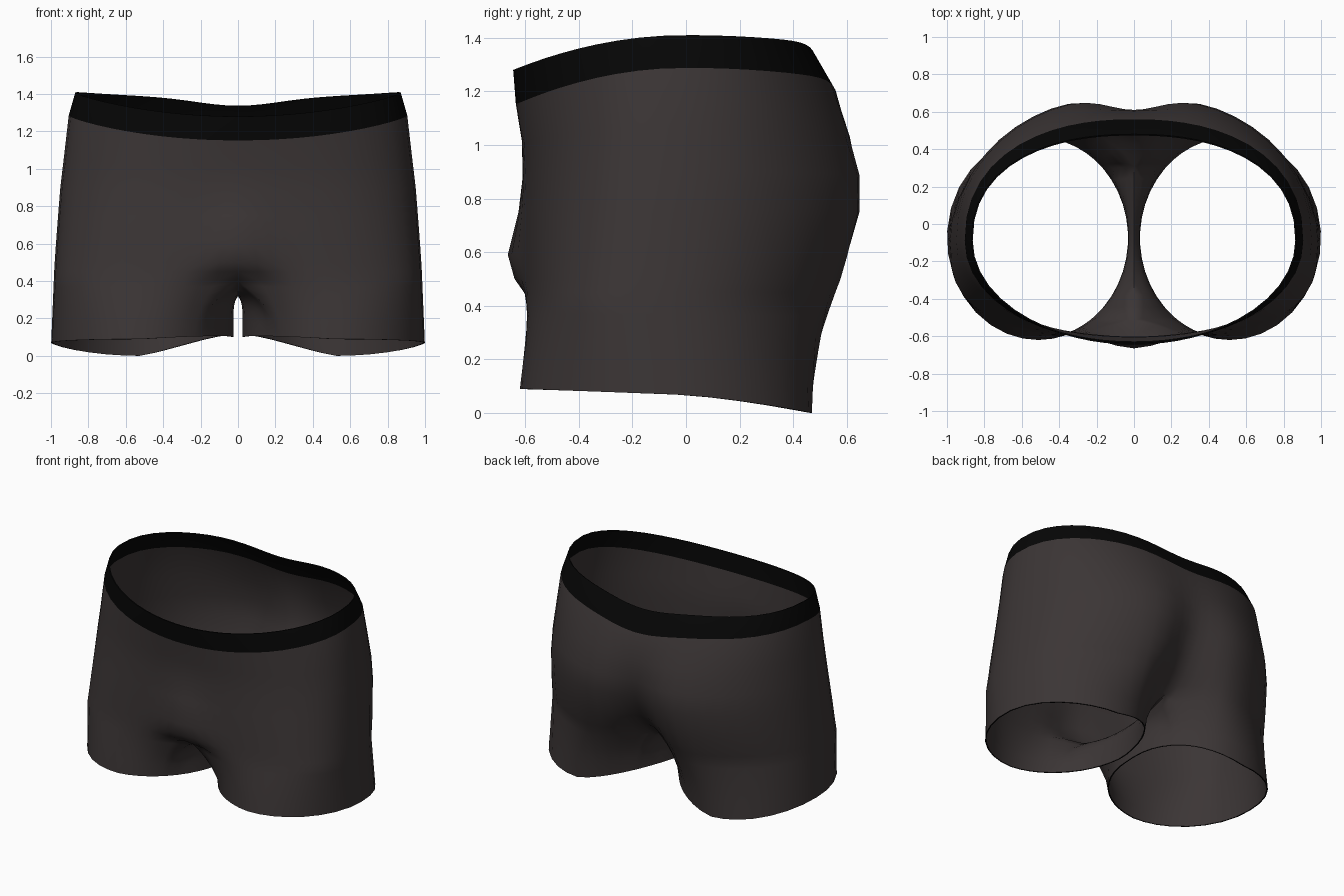
import bpy, bmesh, math
from math import sin, cos, pi, exp, radians

if "Cube" in bpy.data.objects:
    bpy.data.objects.remove(bpy.data.objects["Cube"])


def material(name, rgb):
    m = bpy.data.materials.new(name)
    m.diffuse_color = (*rgb, 1)
    m.use_nodes = True
    m.node_tree.nodes["Principled BSDF"].inputs["Base Color"].default_value = m.diffuse_color
    return m


fabric = material("charcoal fabric", (0.044, 0.036, 0.036))
elastic = material("black elastic", (0.0018, 0.0018, 0.0018))

HALF = 14            # columns from hip to centre line
N = 2 * HALF         # outer columns run from centre front to centre back
K = 12               # inner thigh columns
YC = -0.09           # depth of the widest point

# height, half width, front y, back y, front power, back power, cleft, bulge, waist slope
ROWS = [
    (1.41, 0.87, -0.645, 0.48, 1.00, 0.87, 0.00, 0.00, 1.0),
    (1.288, 0.905, -0.635, 0.56, 0.97, 0.88, 0.00, 0.00, 1.08),
    (1.07, 0.93, -0.612, 0.635, 0.92, 0.92, 0.03, 0.00, 0.5),
    (0.90, 0.95, -0.605, 0.69, 0.88, 0.95, 0.08, 0.005, 0.2),
    (0.75, 0.962, -0.605, 0.695, 0.83, 0.95, 0.11, 0.02, 0.0),
    (0.59, 0.974, -0.605, 0.655, 0.77, 0.95, 0.15, 0.06, 0.0),
    (0.50, 0.98, -0.605, 0.63, 0.74, 0.95, 0.20, 0.035, 0.0),
    (0.45, 0.983, -0.605, 0.612, 0.72, 0.95, 0.24, 0.00, 0.0),
    (0.40, 0.985, -0.607, 0.595, 0.70, 0.95, 0.28, -0.09, 0.0),
]
LEG_STEPS = (0.1, 0.25, 0.45, 0.7, 1.0)


def warp(i):
    s = (i - HALF) / HALF
    return 0.35 * s + 0.65 * sin(s * pi / 2)


def body_point(row, i):
    """Point on the outer half contour, from centre front to centre back."""
    z, w, yf, yb, pf, pb, cleft, bulge, slope = row
    t = warp(i) * pi / 2
    p = pb if t > 0 else pf
    x = w * max(0, cos(t)) ** p if 0 < i < N else 0
    y = YC + (yb - YC if t > 0 else YC - yf) * math.copysign(abs(sin(t)) ** p, t)
    if t > 0:
        z -= slope * (0.03 * (max(y, 0) / 0.5) ** 2 + 0.045 * exp(-(x / 0.3) ** 2))
        y -= cleft * exp(-(x / 0.21) ** 2)
    else:
        z -= slope * 0.13 * (min(y, 0) / 0.645) ** 2
        y -= bulge * exp(-(x / 0.18) ** 2)
    return x, y, z


def hem_point(j):
    """Point on the leg opening: outer columns first, then the inner thigh."""
    a = radians(4 + 133 * warp(j)) if j <= N else radians(137 + 94 * (j - N) / K)
    c, s = cos(a), sin(a)
    z = 0.07 + 0.03 * max(0, -c) + 0.02 * max(0, -s) - 0.07 * max(0, s) ** 1.5
    z += 0.08 * max(0, -c) * max(0, s)
    return 0.512 + 0.488 * c, -0.075 + 0.545 * s, z


bm = bmesh.new()

# Waist, hips and seat
rows = [[bm.verts.new(body_point(r, i)) for i in range(N + 1)] for r in ROWS]
for r in range(len(rows) - 1):
    a, b = rows[r], rows[r + 1]
    for i in range(N):
        f = bm.faces.new((a[i], b[i], b[i + 1], a[i + 1]))
        f.material_index = 1 if r == 0 else 0    # waistband is the top row

# Crotch seam along the centre plane closes the leg ring
ring = rows[-1]
y_front, y_back = ring[0].co.y, ring[N].co.y
for k in range(1, K):
    v = k / K
    ring.append(bm.verts.new((0, y_back + (y_front - y_back) * v,
                              0.40 - 0.08 * sin(pi * v) ** 0.8)))

# Leg tube, easing from the crotch ring to the hem
start = [v.co.copy() for v in ring]
prev = ring
for u in LEG_STEPS:
    new = []
    for j, c in enumerate(start):
        h = hem_point(j)
        if j > N:
            power = 2 + 5 * sin(pi * (j - N) / K)
        else:
            power = 1 + abs(warp(j)) ** 4
        e = 1 - (1 - u) ** power
        new.append(bm.verts.new((c.x + (h[0] - c.x) * e, c.y + (h[1] - c.y) * e,
                                 c.z + (h[2] - c.z) * u)))
    n = len(new)
    for j in range(n):
        k = (j + 1) % n
        bm.faces.new((prev[j], new[j], new[k], prev[k]))
    prev = new

mesh = bpy.data.meshes.new("shorts")
bm.to_mesh(mesh)
bm.free()
mesh.materials.append(fabric)
mesh.materials.append(elastic)
shorts = bpy.data.objects.new("shorts", mesh)
bpy.context.collection.objects.link(shorts)
bpy.context.view_layer.objects.active = shorts
shorts.select_set(True)

# Mirror to the other leg, then give the cloth a thin edge with dark trim
mirror = shorts.modifiers.new("mirror", 'MIRROR')
mirror.use_clip = True
mirror.merge_threshold = 0.0005
cloth = shorts.modifiers.new("cloth", 'SOLIDIFY')
cloth.thickness = 0.008
cloth.offset = -1
cloth.material_offset_rim = 1
for name in ("mirror", "cloth"):
    bpy.ops.object.modifier_apply(modifier=name)
bpy.ops.object.shade_smooth_by_angle(angle=radians(60))
